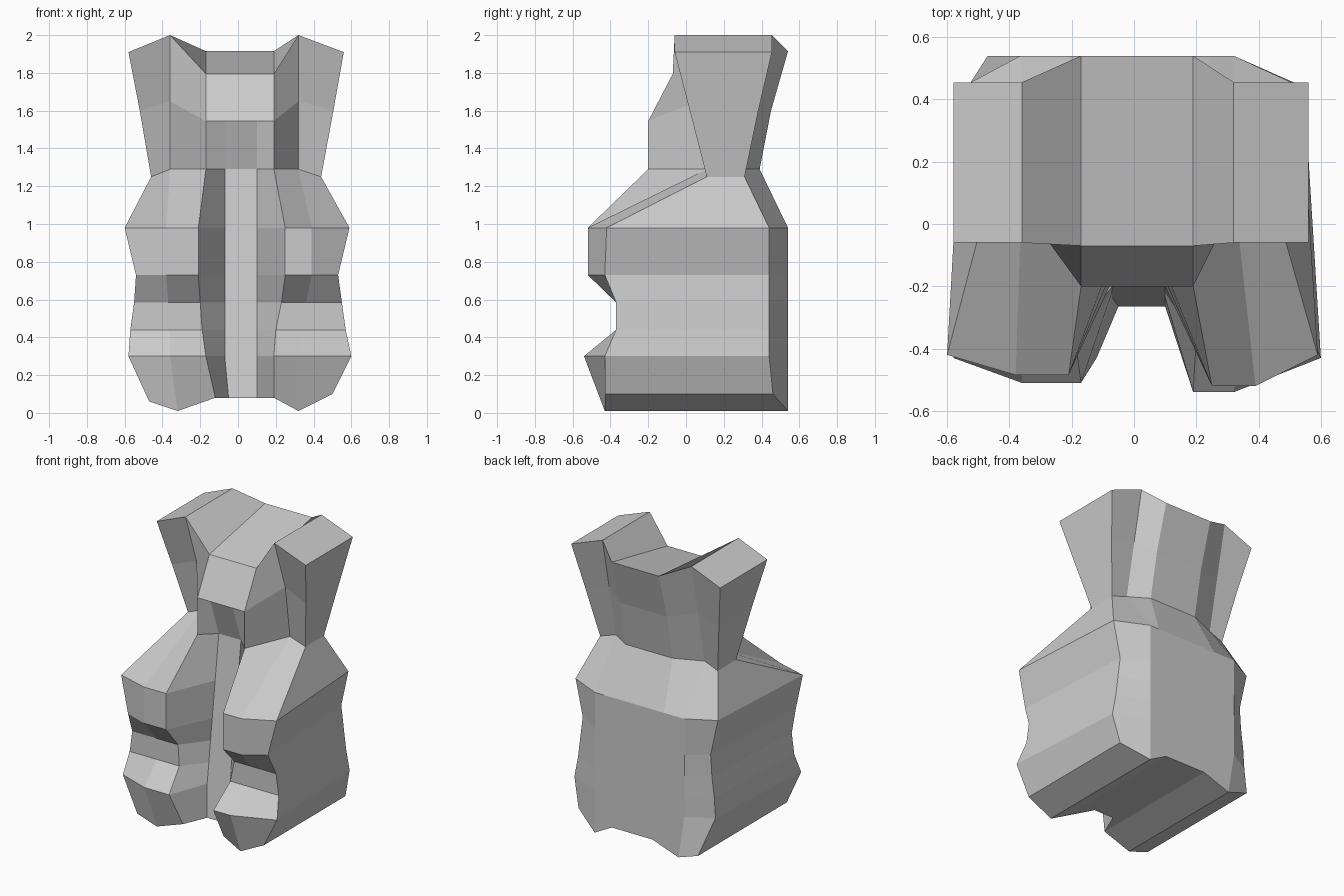
import bpy, bmesh

if "Cube" in bpy.data.objects:
    bpy.data.objects.remove(bpy.data.objects["Cube"])


def section(xs, front, back, z, zback=None, xback=None, right=0.0, centre=(-.07, .10)):
    """Eight-column cross-section: outer, mid, inner, centre, then the same outward.
    xs = six side columns; front = y at (outer, mid, inner, centre);
    back = y, z = heights at (outer, mid, inner); right = extra depth of the +x limb."""
    cols = [*xs[:3], *centre, *xs[3:]]
    kind = (0, 1, 2, 3, 3, 2, 1, 0)
    zback = zback or z
    bcols = list(cols)
    if xback:
        bcols[0], bcols[1], bcols[6], bcols[7] = xback
    f = [(x, front[k] - (right if i in (5, 6) else 0), z[min(k, 2)])
         for i, (x, k) in enumerate(zip(cols, kind))]
    b = [(x, back[min(k, 2)], zback[min(k, 2)]) for x, k in zip(bcols, kind)]
    return f + b[::-1]


def body_section(z, xs, front, right=0.0):
    """Level body section, narrower at the back, with a leaning belly strip."""
    belly = -.11 - .155 * (1.29 - z) / 1.21
    xback = (xs[0] * .92, -.365, .32, xs[5] * .91)
    return section(xs, (*front, front[1], belly), (.44, .54, .54), (z,) * 3,
                   xback=xback, right=right)


def loft(name, sections, cap_bottom, cap_top):
    """Skin the sections and close the chosen ends with front-to-back strips."""
    bm = bmesh.new()
    rings = [[bm.verts.new(p) for p in s] for s in sections]
    for a, b in zip(rings, rings[1:]):
        for i in range(16):
            j = (i + 1) % 16
            bm.faces.new((a[i], a[j], b[j], b[i]))
    for ring, use, flip in ((rings[0], cap_bottom, True), (rings[-1], cap_top, False)):
        if use:
            for i in range(7):
                q = [ring[i], ring[i + 1], ring[14 - i], ring[15 - i]]
                bm.faces.new(q[::-1] if flip else q)
    mesh = bpy.data.meshes.new(name)
    bm.to_mesh(mesh)
    bm.free()
    ob = bpy.data.objects.new(name, mesh)
    bpy.context.collection.objects.link(ob)
    return ob


# Shared neck section
neck = section((-.46, -.36, -.17, .19, .32, .44), (.11, .11, -.20, -.11),
               (.31, .31, .39), (1.25, 1.29, 1.29))

# Underside of the feet: left edge a little lower and deeper than the right
sole = section((-.47, -.32, -.12, .19, .32, .50), (-.43, -.43, -.43, -.265),
               (.54, .54, .54), (.08, .01, .08), centre=(-.05, .10))
for i, y, z in ((0, -.43, .06), (15, .54, .06), (7, -.43, .10), (8, .46, .10)):
    sole[i] = (sole[i][0], y, z)

# Body with feet, waist groove and arms
body = [
    sole,
    body_section(.30, (-.58, -.36, -.17, .19, .32, .60), (-.43, -.51), .03),
    body_section(.44, (-.57, -.36, -.19, .20, .34, .57), (-.37, -.37)),
    body_section(.585, (-.55, -.37, -.20, .23, .36, .55), (-.37, -.37)),
    body_section(.73, (-.54, -.38, -.21, .25, .39, .53), (-.43, -.485), .035),
    body_section(.98, (-.60, -.38, -.21, .25, .39, .59), (-.42, -.485), .035),
    neck,
]
loft("body", body, True, False)

# Head with muzzle and two ears
head = [
    neck,
    section((-.52, -.36, -.17, .19, .32, .505), (.02, .06, -.20, -.20),
            (.383, .383, .45), (1.60, 1.65, 1.545), (1.60, 1.65, 1.60)),
    section((-.58, -.36, -.17, .19, .32, .56), (-.06, -.06, -.07, -.07),
            (.455, .455, .54), (1.91, 2.0, 1.795), (1.91, 2.0, 1.915)),
]
loft("head", head, False, True)
